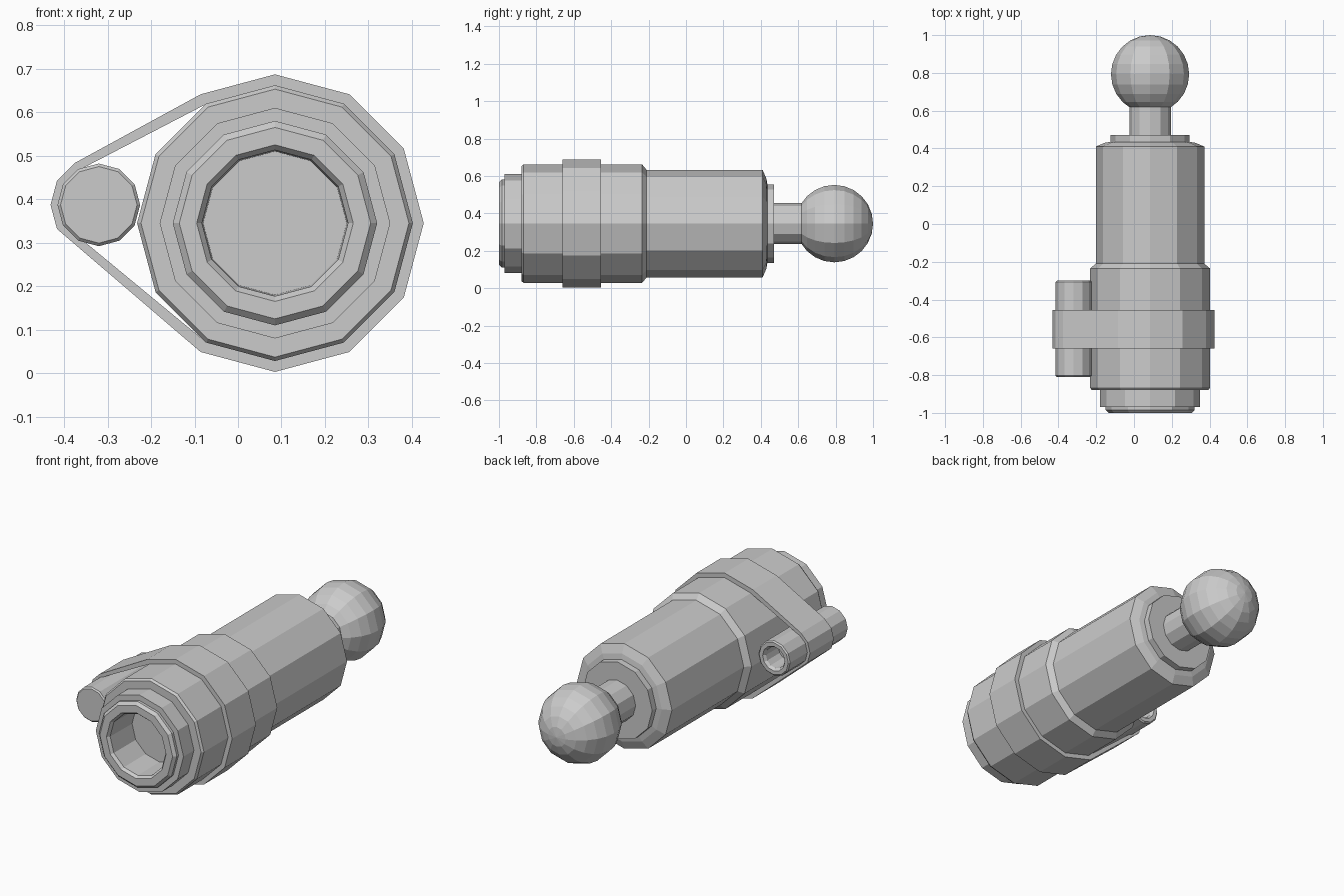
import bpy, bmesh
from math import sin, cos, pi, radians

if "Cube" in bpy.data.objects:
    bpy.data.objects.remove(bpy.data.objects["Cube"])

SIDES = 12
BODY = (0.085, 0.345)      # x, z of main axis
PIN = (-0.32, 0.387)       # x, z of side tube axis


def finish(name, bm):
    bmesh.ops.recalc_face_normals(bm, faces=bm.faces)
    me = bpy.data.meshes.new(name)
    bm.to_mesh(me)
    bm.free()
    ob = bpy.data.objects.new(name, me)
    bpy.context.collection.objects.link(ob)
    return ob


def lathe(name, centre, profile):
    """Revolve (y, radius) pairs around an axis parallel to y; end caps are closed."""
    bm = bmesh.new()
    rings = []
    for y, r in profile:
        rings.append([bm.verts.new((centre[0] + r * cos(2 * pi * i / SIDES), y,
                                    centre[1] + r * sin(2 * pi * i / SIDES)))
                      for i in range(SIDES)])
    for a, b in zip(rings, rings[1:]):
        for i in range(SIDES):
            j = (i + 1) % SIDES
            bm.faces.new((a[i], a[j], b[j], b[i]))
    bm.faces.new(rings[0])
    bm.faces.new(rings[-1])
    bmesh.ops.remove_doubles(bm, verts=bm.verts, dist=1e-5)
    return finish(name, bm)


# Main barrel: recessed front opening, stepped collar, thick grip, slimmer rear
lathe("barrel", BODY, [
    (-0.80, 0.165), (-0.985, 0.168), (-1.0, 0.18), (-1.0, 0.22), (-0.985, 0.235),
    (-0.97, 0.235), (-0.97, 0.265), (-0.88, 0.265), (-0.88, 0.308),
    (-0.868, 0.317), (-0.235, 0.317), (-0.21, 0.287), (0.41, 0.287),
    (0.43, 0.24), (0.435, 0.21), (0.47, 0.21)])

# Neck between barrel and ball
lathe("neck", BODY, [(0.46, 0.11), (0.64, 0.11)])

# Ball end, poles along y
lathe("ball", BODY, [(0.793 - 0.207 * cos(radians(a)), max(0.207 * sin(radians(a)), 0.0005))
                     for a in range(0, 181, 15)])

# Side tube with a hole in its rear end
lathe("side_tube", PIN, [
    (-0.81, 0.088), (-0.803, 0.095), (-0.307, 0.095), (-0.30, 0.088),
    (-0.30, 0.067), (-0.315, 0.057), (-0.42, 0.055)])


# Strap looped around barrel and side tube
def strap_loop(big, small):
    pts = [(BODY, big, a) for a in range(-120, 121, 30)]
    pts += [(PIN, small, a) for a in (120, 150, 180, 210)]
    return [(c[0] + r * cos(radians(a)), c[1] + r * sin(radians(a))) for c, r, a in pts]


bm = bmesh.new()
outer, inner = strap_loop(0.342, 0.111), strap_loop(0.316, 0.092)
loops = [[bm.verts.new((x, y, z)) for x, z in loop]
         for loop, y in ((outer, -0.66), (outer, -0.455), (inner, -0.455), (inner, -0.66))]
n = len(outer)
for k in range(4):
    a, b = loops[k], loops[(k + 1) % 4]
    for i in range(n):
        j = (i + 1) % n
        bm.faces.new((a[i], a[j], b[j], b[i]))
finish("strap", bm)
